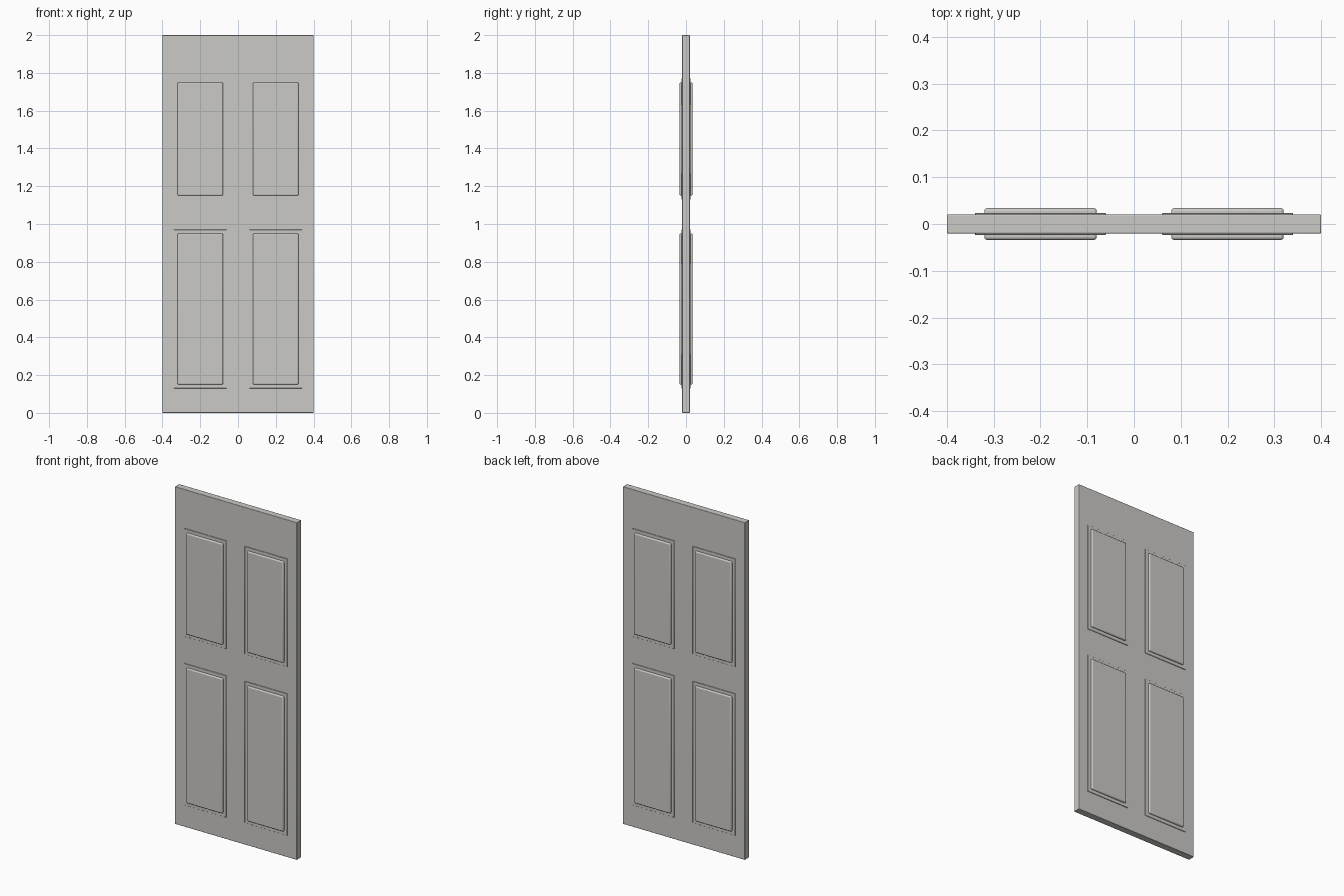
import bpy

if "Cube" in bpy.data.objects:
    bpy.data.objects.remove(bpy.data.objects["Cube"])

paint = bpy.data.materials.new("warm grey paint")
paint.diffuse_color = (0.60, 0.59, 0.565, 1)
paint.use_nodes = True
paint.node_tree.nodes["Principled BSDF"].inputs["Base Color"].default_value = paint.diffuse_color


def box(name, x, y, z, bevel, segments):
    """Bevelled box from (min, max) ranges on each axis."""
    ranges = (x, y, z)
    bpy.ops.mesh.primitive_cube_add(size=1, location=[(a + b) / 2 for a, b in ranges])
    ob = bpy.context.object
    ob.name = name
    ob.scale = [b - a for a, b in ranges]
    bpy.ops.object.transform_apply(location=False, rotation=False, scale=True)
    ob.data.materials.append(paint)
    mod = ob.modifiers.new("soft edges", 'BEVEL')
    mod.width = bevel
    mod.segments = segments
    bpy.ops.object.shade_smooth_by_angle()
    return ob


# Door slab
box("door_slab", (-0.4, 0.4), (-0.02, 0.02), (0, 2), 0.002, 2)

# Panels on both faces: a thin surround with a raised, rounded field
for row, (z0, z1) in {"lower": (0.15, 0.95), "upper": (1.15, 1.75)}.items():
    for side, x0 in (("left", -0.32), ("right", 0.08)):
        x1 = x0 + 0.24
        for face, s in (("front", -1), ("back", 1)):
            tag = f"{row}_{side}_{face}"
            depth = lambda d: tuple(sorted((s * 0.01, s * d)))
            box("panel_surround_" + tag, (x0 - 0.02, x1 + 0.02), depth(0.0235),
                (z0 - 0.02, z1 + 0.02), 0.001, 1)
            box("raised_panel_" + tag, (x0, x1), depth(0.034),
                (z0, z1), 0.006, 3)
